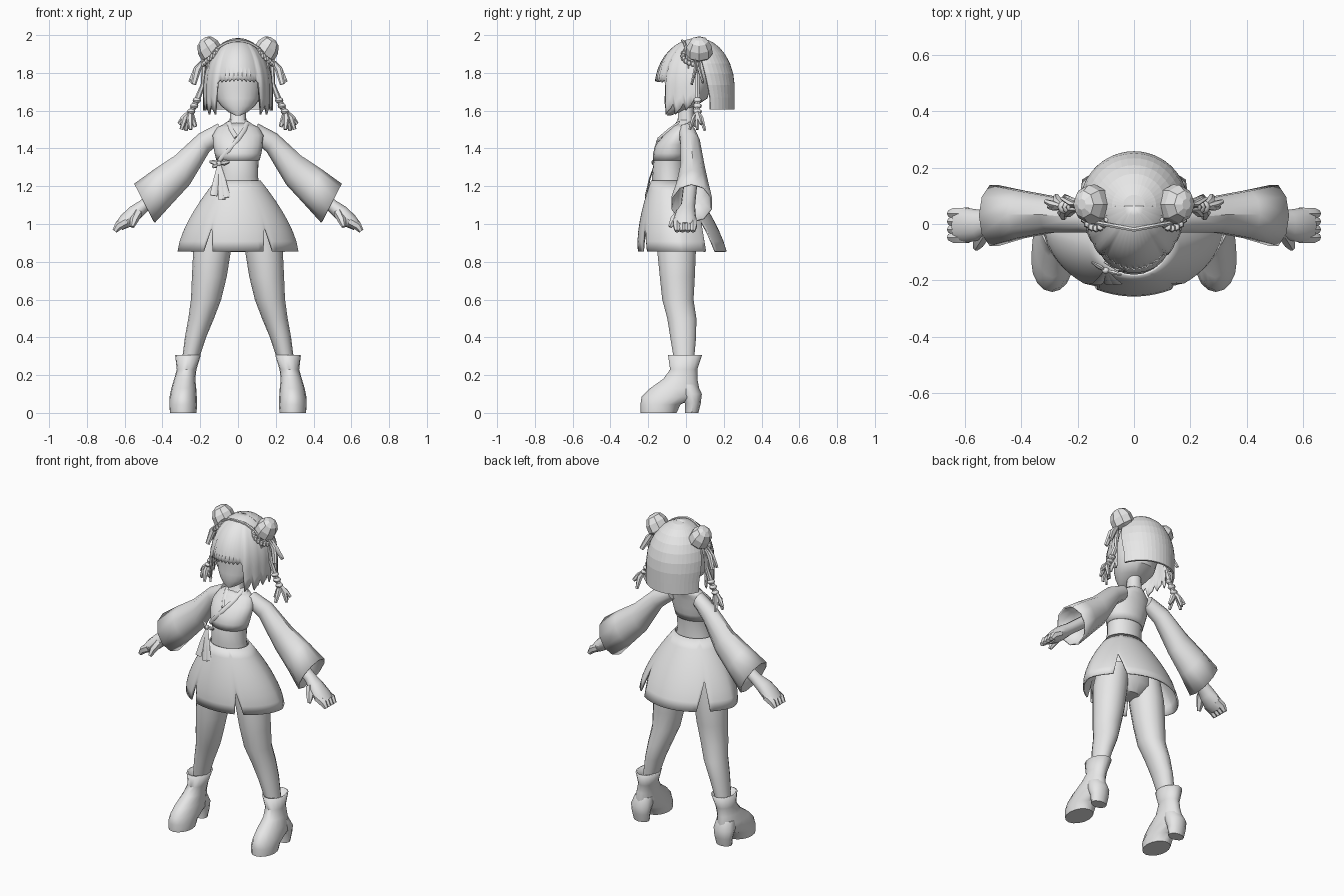
import bpy
import bmesh
from math import sin, cos, pi, radians, sqrt, copysign
from mathutils import Vector

cube = bpy.data.objects.get("Cube")
if cube:
    bpy.data.objects.remove(cube)

clay = bpy.data.materials.new("plain_grey")
clay.use_nodes = True
clay.diffuse_color = (0.8, 0.8, 0.8, 1)
clay.node_tree.nodes["Principled BSDF"].inputs["Base Color"].default_value = (0.8, 0.8, 0.8, 1)

built = []


def finish(name, bm, smooth=True, thick=0.0):
    bmesh.ops.remove_doubles(bm, verts=bm.verts, dist=0.0002)
    bmesh.ops.recalc_face_normals(bm, faces=bm.faces)
    mesh = bpy.data.meshes.new(name)
    bm.to_mesh(mesh)
    bm.free()
    mesh.materials.append(clay)
    part = bpy.data.objects.new(name, mesh)
    bpy.context.scene.collection.objects.link(part)
    if thick:
        wall = part.modifiers.new("wall", "SOLIDIFY")
        wall.thickness = thick
        wall.offset = -1
    if smooth:
        built.append(part)
    return part


def loft(name, rings, n=12, caps=(True, True), **look):
    """Skin a list of rings, each (centre, axis_u, axis_v, half_u, half_v)."""
    bm = bmesh.new()
    loops = [[bm.verts.new(c + u * a * cos(2 * pi * k / n) + v * b * sin(2 * pi * k / n))
              for k in range(n)] for c, u, v, a, b in rings]
    for low, high in zip(loops, loops[1:]):
        for k in range(n):
            bm.faces.new((low[k], low[k - 1], high[k - 1], high[k]))
    for wanted, loop in zip(caps, (loops[0], loops[-1])):
        if wanted:
            bm.faces.new(loop)
    return finish(name, bm, **look)


def stack(name, rows, side=1, **options):
    """Loft rows of (x, y, z, half_width, half_depth, tilt in degrees)."""
    rings = []
    for x, y, z, a, b, *tilt in rows:
        t = radians(tilt[0]) if tilt else 0
        rings.append((Vector((x * side, y, z)), Vector((cos(t) * side, 0, sin(t))),
                      Vector((0, 1, 0)), a, b))
    return loft(name, rings, **options)


def tube(name, points, widths, flat=1.0, side=1, n=6):
    """Loft along a path; flat scales the depth of the section."""
    path = [Vector((x * side, y, z)) for x, y, z in points]
    rings = []
    for i, p in enumerate(path):
        d = (path[min(i + 1, len(path) - 1)] - path[max(i - 1, 0)]).normalized()
        u = d.cross(Vector((0, 1, 0))).normalized()
        rings.append((p, u, d.cross(u), widths[i], widths[i] * flat))
    return loft(name, rings, n)


def sheet(name, cols, rows, place, closed=False, **look):
    """Grid surface from place(column fraction, row fraction, column)."""
    bm = bmesh.new()
    grid = [[bm.verts.new(place(c / cols, r / rows, c)) for r in range(rows + 1)]
            for c in range(cols + (0 if closed else 1))]
    for c in range(cols):
        left, right = grid[c], grid[(c + 1) % len(grid)]
        for r in range(rows):
            bm.faces.new((left[r], right[r], right[r + 1], left[r + 1]))
    return finish(name, bm, **look)


def ball(name, centre, size, segments=8, rings=6):
    bm = bmesh.new()
    bmesh.ops.create_uvsphere(bm, u_segments=segments, v_segments=rings, radius=1)
    bmesh.ops.scale(bm, vec=size, verts=bm.verts)
    bmesh.ops.translate(bm, vec=centre, verts=bm.verts)
    return finish(name, bm)


# Torso, neck and hips
stack("torso", [(0, -.085, 1.18, .12, .09), (0, -.09, 1.25, .106, .09), (0, -.085, 1.33, .108, .088),
                (0, -.07, 1.4, .12, .08), (0, -.05, 1.46, .13, .07), (0, -.015, 1.52, .09, .05),
                (0, 0, 1.55, .044, .044), (0, 0, 1.64, .04, .04)], n=20)
stack("hips", [(0, -.05, .86, .06, .06), (0, -.05, .92, .16, .1), (0, -.055, 1.05, .165, .11),
               (0, -.08, 1.2, .11, .09)], n=16)

# Short jacket with a crossed collar
stack("jacket", [(0, -.082, 1.335, .114, .092), (0, -.078, 1.375, .124, .096), (0, -.068, 1.42, .132, .094),
                 (0, -.045, 1.47, .134, .074), (0, -.02, 1.51, .112, .058), (0, 0, 1.54, .055, .05)],
      n=20, caps=(False, False), thick=.008)
tube("collar_long", [(.05, -.035, 1.54), (.035, -.09, 1.5), (0, -.148, 1.45), (-.05, -.166, 1.39),
                     (-.1, -.135, 1.335)], [.012] * 5, .4)
tube("collar_short", [(-.05, -.035, 1.54), (-.035, -.09, 1.5), (-.01, -.136, 1.46)], [.012] * 3, .4)

# Chest bow with hanging tails
knot = (-.1, -.165, 1.32)
ball("bow_knot", knot, (.014, .012, .014))
for tip in ((-.15, -.135, 1.33), (-.045, -.18, 1.33), (-.135, -.145, 1.3)):
    middle = [(a + b) / 2 for a, b in zip(knot, tip)]
    tube("bow_loop", [knot, middle, tip], [.006, .015, .006], .6)
for x, low in ((-.13, 1.15), (-.085, 1.13), (-.06, 1.14)):
    tube("bow_tail", [knot, ((x - .1) / 2, -.192, 1.24), (x, -.212, low)], [.007, .014, .02], .3)


# Flared skirt with four slits in the hem
def skirt_point(u, v, col):
    from_front = min(col, 72 - col)
    hem = {6: .985, 27: 1.02, 28: .95}.get(from_front, .855)
    z = 1.23 - (1.23 - hem) * v
    t = (z - .855) / .375
    angle = 2 * pi * u
    power = 1 + (.15 if cos(angle) > 0 else .4) * (1 - t)
    forward = copysign(abs(cos(angle)) ** power, cos(angle))
    return (sin(angle) * (.32 - .2 * t ** 1.5),
            -.02 - .065 * t - forward * (.235 - .135 * t ** 1.5), z)


sheet("skirt", 72, 7, skirt_point, closed=True, thick=.008)

# Head with a pointed chin
stack("head", [(0, -.09, 1.575, .014, .01), (0, -.068, 1.592, .05, .038), (0, -.03, 1.625, .09, .082),
               (0, 0, 1.665, .118, .114), (0, .01, 1.72, .13, .118), (0, .025, 1.78, .14, .14),
               (0, .04, 1.87, .13, .14), (0, .05, 1.95, .07, .08)], n=24)

# Hair: open shells over the head
CROWN, BROW = 1.985, 1.72


def hair_point(angle, v, hem, rx, ry, sharp=1.0):
    z = CROWN - (CROWN - hem) * (1 - cos(pi / 2 * v))
    t = max(0, (z - BROW) / (CROWN - BROW))
    r = sqrt(max(0, 1 - t * t))
    depth = cos(angle)
    if depth > 0:
        depth = depth ** sharp
    return (rx * r * sin(angle), .063 - ry * r * depth, z)


def front_hair(u, v, col):
    angle = radians(-90 + 180 * u)
    away = abs(col - 24)
    if away <= 10:
        inset = .008 + .005 * v * (col % 2)
        hem = 1.757 + (.014 if col % 2 else 0) - .0008 * away
    else:
        inset = .004 * v * (away % 4 == 2)
        hem = (1.6, 1.61, 1.64, 1.58)[away % 4] + (.02 if away > 18 else 0)
    return hair_point(angle, v, hem, .186 - inset, .238 - inset, 1.15)


def back_hair(u, v, col):
    reach = 100 - 30 * min(1, v * 1.1)
    return hair_point(radians(180 + reach * (2 * u - 1)), v, 1.605, .193, .195)


sheet("front_hair", 48, 10, front_hair, thick=.01)
sheet("back_hair", 20, 9, back_hair, thick=.012, smooth=False)
arc = [(.16 * sin(a), -.02 + .03 * abs(sin(a)), 1.822 + .148 * cos(a)) for a in (pi * k / 16 - pi / 2 for k in range(17))]
tube("hair_band", arc, [.008] * 17)

for label, s in (("left", 1), ("right", -1)):
    # Faceted bun with a plait round its front
    stack(label + "_bun", [(.118, .07, 1.885, .045, .05, -35), (.138, .07, 1.9, .064, .07, -35),
                           (.161, .07, 1.938, .062, .068, -35), (.179, .07, 1.968, .044, .048, -35),
                           (.186, .07, 1.98, .018, .02, -35)], s, n=8, smooth=False)
    for k in range(11):
        a = pi + pi * k / 10
        ball(label + "_bun_plait", ((.135 + .05 * cos(a)) * s, .06 + .075 * sin(a), 1.89 - .045 * cos(a)),
             (.015, .015, .015), 6, 4)

    # Ribbons, hanging strand and tassel
    for y, tip in ((.07, (.25, .09, 1.75)), (.05, (.235, .03, 1.74))):
        tube(label + "_ribbon", [(.18, y, 1.87), (.215, y, 1.82), tip], [.008, .02, .014], .5, s)
    tube(label + "_strand", [(.18, .06, 1.86), (.185, .06, 1.74), (.215, .06, 1.66), (.25, .06, 1.59)],
         [.012, .012, .016, .014], 1, s)
    for x, z in ((.218, 1.655), (.232, 1.625), (.248, 1.595)):
        ball(label + "_tassel_tie", (x * s, .06, z), (.022, .024, .016))
    for x, y, z in ((.225, .05, 1.515), (.25, .02, 1.5), (.275, .1, 1.495), (.3, .06, 1.5), (.312, .08, 1.53)):
        tube(label + "_tassel", [(.25, .06, 1.6), ((x + .262) / 2, (y + .06) / 2, 1.56), (x, y, z)],
             [.01, .017, .01], .8, s)

    # Wide sleeve, forearm and hand
    stack(label + "_sleeve", [(.09, .005, 1.49, .045, .045, 70), (.18, .022, 1.43, .056, .054, 60),
                              (.295, .034, 1.285, .086, .068, 62), (.4, .034, 1.195, .103, .088, 62),
                              (.495, .03, 1.11, .117, .113, 62)], s, n=10, caps=(True, False), thick=.008)
    stack(label + "_hand", [(.28, .03, 1.27, .036, .036, 50), (.5, .01, 1.095, .034, .038, 55),
                            (.55, -.003, 1.055, .042, .054, 55), (.595, -.005, 1.015, .039, .062, 50),
                            (.63, -.005, .988, .026, .058, 50)], s)
    for k in range(4):
        y = -.047 + .028 * k
        tube(label + "_finger", [(.59, y, 1.014), (.633, y, .99), (.653, y, .962)], [.024, .023, .013], 1, s)
    tube(label + "_thumb", [(.53, -.03, 1.06), (.55, -.065, 1.02), (.56, -.085, .985)], [.026, .022, .011], 1, s)

    # Leg
    stack(label + "_leg", [(.115, -.05, 1.0, .09, .1), (.137, -.05, .86, .1, .105), (.152, -.046, .72, .092, .095),
                           (.169, -.043, .6, .08, .085), (.195, -.022, .5, .068, .079),
                           (.225, -.015, .4, .056, .07), (.257, -.01, .26, .042, .052)], s, n=14)

    # Ankle boot with a block heel
    stack(label + "_boot", [(.29, -.145, 0, .07, .095), (.29, -.135, .045, .074, .106),
                            (.29, -.085, .085, .072, .15), (.287, -.06, .13, .066, .13),
                            (.282, -.03, .18, .056, .09), (.272, -.012, .23, .052, .072),
                            (.265, -.005, .305, .068, .09)], s, n=16, caps=(True, False), thick=.008)
    stack(label + "_heel", [(.29, .03, 0, .05, .036), (.29, .036, .05, .058, .042),
                            (.29, .028, .1, .066, .056), (.286, .005, .15, .056, .055)], s, n=12)

# Smooth shading with sharp creases kept
bpy.ops.object.select_all(action="DESELECT")
for part in built:
    part.select_set(True)
bpy.context.view_layer.objects.active = built[0]
bpy.ops.object.shade_smooth_by_angle(angle=radians(40))
